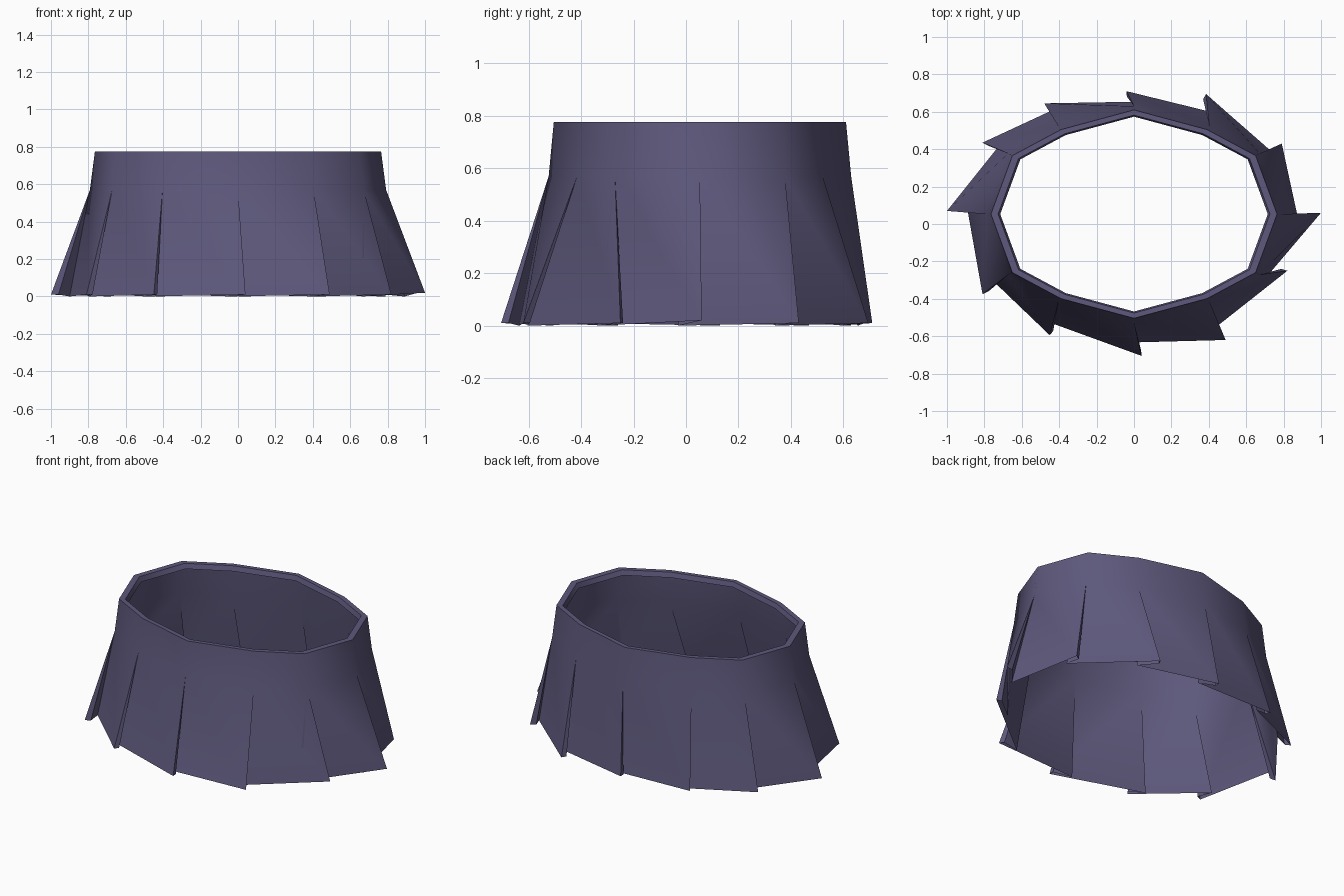
import bpy, bmesh

cube = bpy.data.objects.get("Cube")
if cube:
    bpy.data.objects.remove(cube, do_unlink=True)

# Fabric colour
fabric = bpy.data.materials.new("dusky purple fabric")
fabric.use_nodes = True
colour = (0.11, 0.098, 0.20, 1)
fabric.diffuse_color = colour
bsdf = fabric.node_tree.nodes["Principled BSDF"]
bsdf.inputs["Base Color"].default_value = colour
bsdf.inputs["Roughness"].default_value = 0.8

CENTRE_Y = 0.053
# Waist outline: one quadrant, mirrored into a 12-sided oval,
# running from the right side (-x) through the front
quad = [(0.765, 0.0), (0.65, 0.313), (0.39, 0.452), (0.0, 0.557)]
oval = [(-x, -y) for x, y in quad]
oval += [(x, -y) for x, y in quad[-2::-1]]
oval += [(x, y) for x, y in quad[1:]]
oval += [(-x, y) for x, y in quad[-2:0:-1]]
N = len(oval)

# Hem: the outer tip of each pleat, and the start of the next panel,
# which is tucked behind the previous one
tips = [(-1.0, 0.07, 0.01), (-0.81, -0.375, 0.01), (-0.45, -0.595, 0.01),
        (0.04, -0.705, 0.01), (0.49, -0.62, 0.01), (0.82, -0.25, 0.01),
        (1.0, 0.06, 0.02), (0.79, 0.43, 0.01), (0.385, 0.695, 0.01),
        (-0.04, 0.71, 0.01), (-0.48, 0.645, 0.01), (-0.81, 0.435, 0.01)]
starts = [(-0.90, 0.13), (-0.80, -0.26), (-0.51, -0.505), (-0.07, -0.635),
          (0.37, -0.605), (0.66, -0.34), (0.89, -0.03), (0.79, 0.34),
          (0.47, 0.585), (0.07, 0.655), (-0.39, 0.63), (-0.68, 0.47)]

bm = bmesh.new()


def ring(scale, z):
    return [bm.verts.new((x * scale, y * scale + CENTRE_Y, z)) for x, y in oval]


def crease(a, b):
    bm.edges.get((a, b)).smooth = False


# Waistband with a narrow turned-in lip
rings = [ring(0.935, 0.745), ring(0.95, 0.776), ring(1.0, 0.776), ring(1.035, 0.57)]
for upper, lower in zip(rings, rings[1:]):
    for i in range(N):
        j = (i + 1) % N
        bm.faces.new((upper[i], lower[i], lower[j], upper[j]))
for rim in rings[1:3]:
    for i in range(N):
        crease(rim[i], rim[(i + 1) % N])

# Pleats: a flared panel, a blunt folded edge and the return behind it
yoke = rings[-1]
tip_v = [bm.verts.new(t) for t in tips]
start_v = [bm.verts.new((x, y, 0.0)) for x, y in starts]
for i in range(N):
    j = (i + 1) % N
    bm.faces.new((yoke[i], start_v[i], tip_v[j], yoke[j]))
    x, y, z = tips[i]
    fold = bm.verts.new((x * 0.96, y * 0.96, z))
    bm.faces.new((yoke[i], tip_v[i], fold))
    bm.faces.new((yoke[i], fold, start_v[i]))
    crease(yoke[i], fold)
    crease(yoke[i], start_v[i])
for i in range(N):
    crease(yoke[i], tip_v[i])

# Smooth panels, crisp pleat folds and rim
for f in bm.faces:
    f.smooth = True

mesh = bpy.data.meshes.new("pleated_skirt")
bm.to_mesh(mesh)
bm.free()
mesh.materials.append(fabric)
skirt = bpy.data.objects.new("pleated_skirt", mesh)
bpy.context.collection.objects.link(skirt)
